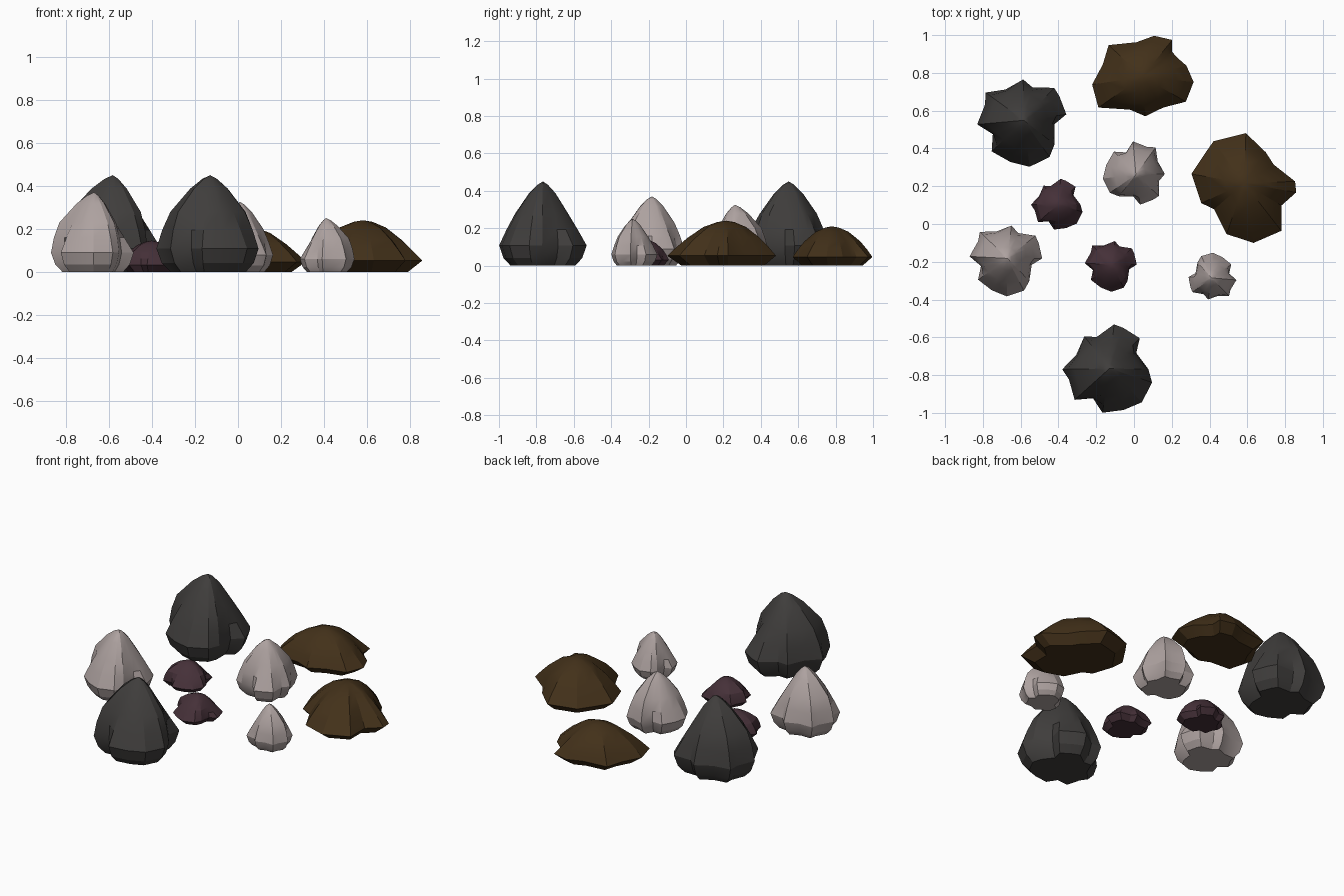
import bpy, bmesh, math

if "Cube" in bpy.data.objects:
    bpy.data.objects.remove(bpy.data.objects["Cube"])

# Outlines seen from above: (angle, radius at the widest, radius at the shoulder)
TALL = [(8, .227, .12), (34, .227, .13), (47, .235, .135), (75, .18, .14), (91, .216, .15),
        (121, .19, .16), (144, .25, .185), (158, .222, .18), (185, .248, .20), (204, .18, .16),
        (224, .237, .15), (252, .232, .15), (277, .248, .155), (305, .237, .17),
        (322, .206, .165), (353, .164, .13)]
FLAT_A = [(-31, .23, .15), (-10, .28, .17), (2, .27, .17), (32, .185, .13), (55, .20, .14),
          (88, .265, .17), (126, .275, .18), (144, .26, .17), (170, .283, .18), (205, .25, .16),
          (221, .21, .14), (251, .285, .19), (279, .32, .20), (308, .32, .20)]
FLAT_B = [(-6, .272, .17), (14, .24, .16), (30, .208, .14), (40, .205, .14), (51, .25, .15),
          (74, .225, .15), (100, .185, .14), (137, .245, .16), (163, .22, .15), (189, .27, .18),
          (215, .285, .18), (249, .187, .14), (274, .21, .14), (304, .197, .14), (330, .265, .17)]

# Profile rings: (height fraction, widest weight, shoulder weight)
TALL_RINGS = [(0, .74, 0), (.09, .9, 0), (.24, 1, 0), (.43, .45, .6), (.62, 0, 1),
              (.86, 0, .50), (.96, 0, .2)]
FLAT_RINGS = [(0, .76, 0), (.22, 1, 0), (.42, .45, .62), (.62, 0, 1.05), (.86, 0, .62),
              (.97, 0, .25)]


def material(name, colour):
    mat = bpy.data.materials.new(name)
    mat.diffuse_color = (*colour, 1)
    mat.use_nodes = True
    mat.node_tree.nodes["Principled BSDF"].inputs["Base Color"].default_value = mat.diffuse_color
    return mat


def rock(name, mat, outline, rings, x, y, height, scale=1.0, turn=0):
    bm = bmesh.new()
    n = len(outline)
    levels = []
    for frac, a, b in rings:
        level = []
        for ang, wide, shoulder in outline:
            t = math.radians(ang + turn)
            r = (a * wide + b * shoulder) * scale
            level.append(bm.verts.new((r * math.cos(t), r * math.sin(t), frac * height)))
        levels.append(level)
    peak = bm.verts.new((0, 0, height))
    bm.faces.new(levels[0][::-1])
    for lo, hi in zip(levels, levels[1:]):
        for i in range(n):
            j = (i + 1) % n
            bm.faces.new((lo[i], lo[j], hi[j], hi[i]))
    for i in range(n):
        bm.faces.new((levels[-1][i], levels[-1][(i + 1) % n], peak))
    bmesh.ops.recalc_face_normals(bm, faces=bm.faces)
    mesh = bpy.data.meshes.new(name)
    bm.to_mesh(mesh)
    bm.free()
    mesh.materials.append(mat)
    obj = bpy.data.objects.new(name, mesh)
    obj.location = (x, y, 0)
    bpy.context.collection.objects.link(obj)
    bpy.ops.object.select_all(action='DESELECT')
    obj.select_set(True)
    bpy.context.view_layer.objects.active = obj
    bpy.ops.object.shade_smooth_by_angle(angle=math.radians(22))


dark = material("dark_stone", (.05, .047, .045))
pale = material("pale_stone", (.42, .36, .35))
brown = material("brown_stone", (.055, .03, .01))
purple = material("purple_stone", (.06, .03, .04))

# Tall boulders
rock("dark_boulder_back", dark, TALL, TALL_RINGS, -.583, .549, .45)
rock("dark_boulder_front", dark, TALL, TALL_RINGS, -.13, -.765, .45, 1, 37)
rock("pale_boulder_large", pale, TALL, TALL_RINGS, -.67, -.182, .37, .81, -8)
rock("pale_boulder_medium", pale, TALL, TALL_RINGS, .01, .262, .325, .71, -90)
rock("pale_boulder_small", pale, TALL, TALL_RINGS, .41, -.285, .25, .535, 170)

# Flat slabs
rock("brown_slab_right", brown, FLAT_A, FLAT_RINGS, .583, .216, .24)
rock("brown_slab_back", brown, FLAT_B, FLAT_RINGS, .045, .78, .21)

# Small flat stones
rock("purple_stone_left", purple, TALL, FLAT_RINGS, -.402, .105, .145, .575, 37)
rock("purple_stone_front", purple, TALL, FLAT_RINGS, -.117, -.215, .14, .58, -8)
